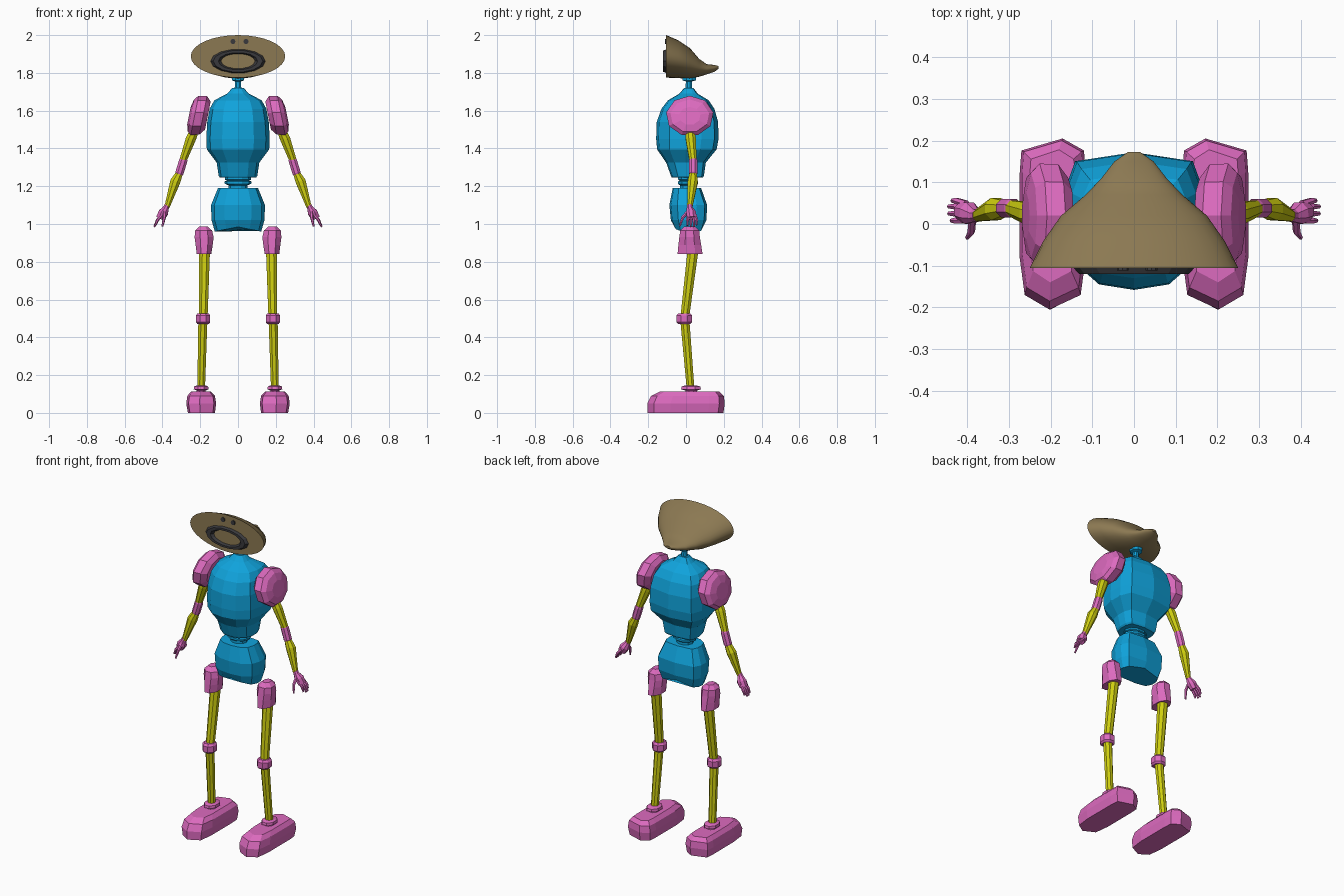
import bpy, bmesh, math
from mathutils import Vector


def material(name, rgb):
    m = bpy.data.materials.new(name)
    m.diffuse_color = (*rgb, 1)
    return m


PINK = material("pink joints", (0.72, 0.145, 0.52))
BLUE = material("blue body", (0.005, 0.37, 0.72))
YELLOW = material("yellow limbs", (0.62, 0.62, 0.005))
BROWN = material("brown head", (0.26, 0.19, 0.085))
DARK = material("dark face", (0.04, 0.04, 0.045))


def loft(name, rings, mat, smooth=None):
    """Skin a list of equal-length point rings and cap both ends."""
    bm = bmesh.new()
    vs = [[bm.verts.new(p) for p in r] for r in rings]
    n = len(rings[0])
    for a, b in zip(vs, vs[1:]):
        for i in range(n):
            j = (i + 1) % n
            bm.faces.new((a[i], a[j], b[j], b[i]))
    bm.faces.new(vs[0])
    bm.faces.new(vs[-1])
    bmesh.ops.recalc_face_normals(bm, faces=bm.faces)
    me = bpy.data.meshes.new(name)
    bm.to_mesh(me)
    bm.free()
    me.materials.append(mat)
    ob = bpy.data.objects.new(name, me)
    bpy.context.collection.objects.link(ob)
    if smooth:
        bpy.ops.object.select_all(action='DESELECT')
        ob.select_set(True)
        bpy.context.view_layer.objects.active = ob
        bpy.ops.object.shade_smooth_by_angle(angle=math.radians(smooth))
    return ob


def circle(n, turn=0.0):
    return [(math.cos(2 * math.pi * (i + turn) / n),
             math.sin(2 * math.pi * (i + turn) / n)) for i in range(n)]


def stack(name, levels, shape, mat, s=1):
    """Levels are (z, x0, x1, y0, y1); shape is a unit outline."""
    loft(name, [[(s * ((x0 + x1) / 2 + u * (x1 - x0) / 2),
                  (y0 + y1) / 2 + v * (y1 - y0) / 2, z) for u, v in shape]
                for z, x0, x1, y0, y1 in levels], mat)


def rod(name, path, mat, s=1, n=8):
    """Tapered rod along (x, y, z, radius) points."""
    d = (Vector(path[-1][:3]) - Vector(path[0][:3])).normalized()
    e = Vector((0, 1, 0))
    e = (e - d * e.dot(d)).normalized()
    f = d.cross(e)
    rings = []
    for x, y, z, r in path:
        ring = [Vector((x, y, z)) + e * r * u + f * r * v for u, v in circle(n, 0.5)]
        rings.append([(s * p.x, p.y, p.z) for p in ring])
    loft(name, rings, mat)


# Head: smooth hood that tapers back from a flat oval face
hood = [(-0.105, .25, 2.0, 1.775), (-.04, .217, 1.972, 1.772), (.02, .175, 1.932, 1.77),
        (.07, .116, 1.874, 1.78), (.11, .078, 1.846, 1.792), (.15, .047, 1.842, 1.806),
        (.173, .014, 1.836, 1.822)]
loft("head", [[(u * w, y, (a + b) / 2 + v * (a - b) / 2) for u, v in circle(32)]
              for y, w, a, b in hood], BROWN, 40)

# Mouth ring and eyes
bpy.ops.mesh.primitive_torus_add(major_segments=14, minor_segments=6, major_radius=.1175,
                                 minor_radius=.0275, location=(0, -.105, 1.862),
                                 rotation=(math.pi / 2, 0, 0))
mouth = bpy.context.object
mouth.name = "mouth_ring"
mouth.scale = (1, .44, .65)
mouth.data.materials.append(DARK)
for x in (-.027, .042):
    loft("eye", [[(x + .014 * u, y, 1.966 + .014 * v) for u, v in circle(8)]
                 for y in (-.111, -.104)], DARK)

# Neck
stack("neck", [(1.70, -.02, .02, -.005, .035), (1.755, -.017, .017, -.002, .032),
               (1.76, -.035, .035, -.022, .055), (1.785, -.035, .035, -.022, .055)],
      circle(8, .5), BLUE)

# Torso: boxy rounded outline, flat facets
half = [(0, -1), (.5, -.92), (.88, -.58), (1, -.05), (.99, .45), (.84, .87)]
body = half + [(0, 1)] + [(-u, v) for u, v in half[:0:-1]]
stack("torso", [(1.245, -.095, .095, -.075, .09), (1.255, -.102, .102, -.08, .095),
                (1.325, -.113, .113, -.105, .105), (1.395, -.165, .165, -.153, .162),
                (1.45, -.168, .168, -.158, .172), (1.54, -.163, .163, -.155, .17),
                (1.61, -.15, .15, -.13, .15), (1.655, -.125, .125, -.095, .12),
                (1.69, -.058, .058, -.035, .062), (1.72, -.03, .03, -.01, .04)], body, BLUE)

# Waist rings
stack("waist", [(1.18, -.05, .05, -.035, .055), (1.205, -.05, .05, -.035, .055),
                (1.213, -.07, .07, -.045, .065), (1.225, -.072, .072, -.045, .065),
                (1.23, -.058, .058, -.035, .055), (1.235, -.07, .07, -.045, .063),
                (1.25, -.07, .07, -.045, .063)], circle(10), BLUE)

# Hips: lower edge dips towards each leg
levels = [(1.19, .106, -.07, .08), (1.10, .143, -.088, .112),
          (1.02, .14, -.08, .108), (.985, .123, -.06, .09)]
rings = [[(u * w, (a + b) / 2 + v * (b - a) / 2, z) for u, v in body] for z, w, a, b in levels]
rings[-1] = [(x, y, z - .025 * abs(x) / .123) for x, y, z in rings[-1]]
loft("hips", rings, BLUE)

octagon = circle(8, .5)
foot_shape = [(.1, -1), (.85, -.83), (1, -.4), (1, .6), (.95, .86), (-.3, 1),
              (-.95, .86), (-1, .6), (-1, -.4), (-.85, -.83)]

for s, side in ((1, "left"), (-1, "right")):
    # Shoulder pad, leaning inwards at the top
    pad = []
    for x, k in ((.16, .72), (.185, .98), (.23, 1), (.25, .82), (.26, .45)):
        ring = []
        for u, v in circle(9, .25):
            y, z = .02 + .127 * k * u, 1.572 + .107 * k * v
            ring.append((s * (x - .2 * (z - 1.572)), y, z))
        pad.append(ring)
    loft(side + "_shoulder", pad, PINK)

    # Arm
    rod(side + "_upper_arm", [(.228, .02, 1.50, .025), (.25, .025, 1.45, .029),
                              (.29, .037, 1.34, .021)], YELLOW, s)
    rod(side + "_elbow", [(.286, .038, 1.345, .021), (.29, .038, 1.335, .024),
                          (.31, .038, 1.27, .024), (.313, .038, 1.26, .02)], PINK, s)
    rod(side + "_forearm", [(.312, .038, 1.265, .021), (.332, .036, 1.225, .029),
                            (.376, .02, 1.09, .015)], YELLOW, s)

    # Hand: palm, four fingers and a thumb
    rod(side + "_palm", [(.375, .02, 1.1, .015), (.381, .02, 1.085, .017),
                         (.395, .026, 1.06, .028), (.412, .03, 1.03, .024)], PINK, s)
    for y0, y1, x, z in ((.048, .056, .436, .995), (.036, .042, .444, .985),
                         (.022, .025, .444, .985), (.01, .008, .438, .992)):
        rod(side + "_finger", [(.402, y0, 1.05, .009), (.427, y1, 1.02, .008),
                               (x, y1, z, .005)], PINK, s, 6)
    rod(side + "_thumb", [(.388, .01, 1.065, .01), (.39, -.018, 1.035, .009),
                          (.4, -.033, .988, .005)], PINK, s, 6)

    # Leg joint
    stack(side + "_leg_joint", [(.842, .138, .222, -.05, .093), (.89, .13, .228, -.045, .085),
                                (.93, .125, .234, -.04, .078), (.965, .133, .23, -.035, .074),
                                (.988, .16, .205, -.01, .05)], octagon, PINK, s)
    # Leg
    rod(side + "_thigh", [(.177, .037, .86, .031), (.184, -.006, .51, .025)], YELLOW, s)
    stack(side + "_knee", [(.47, .153, .217, -.043, .024), (.48, .144, .226, -.055, .036),
                           (.515, .144, .226, -.055, .036), (.527, .153, .217, -.043, .024)],
          octagon, PINK, s)
    rod(side + "_shin", [(.186, -.006, .49, .026), (.195, .024, .13, .022)], YELLOW, s)
    stack(side + "_ankle", [(.10, .165, .225, -.01, .065), (.118, .17, .22, -.005, .06),
                            (.125, .152, .238, -.03, .083), (.14, .155, .235, -.027, .08),
                            (.146, .17, .22, -.005, .055)], octagon, PINK, s)

    # Foot: chunky block with pointed toe and heel
    stack(side + "_foot", [(0, .122, .265, -.205, .198), (.05, .116, .274, -.205, .205),
                           (.09, .122, .268, -.185, .2), (.112, .142, .25, -.14, .178)],
          foot_shape, PINK, s)
